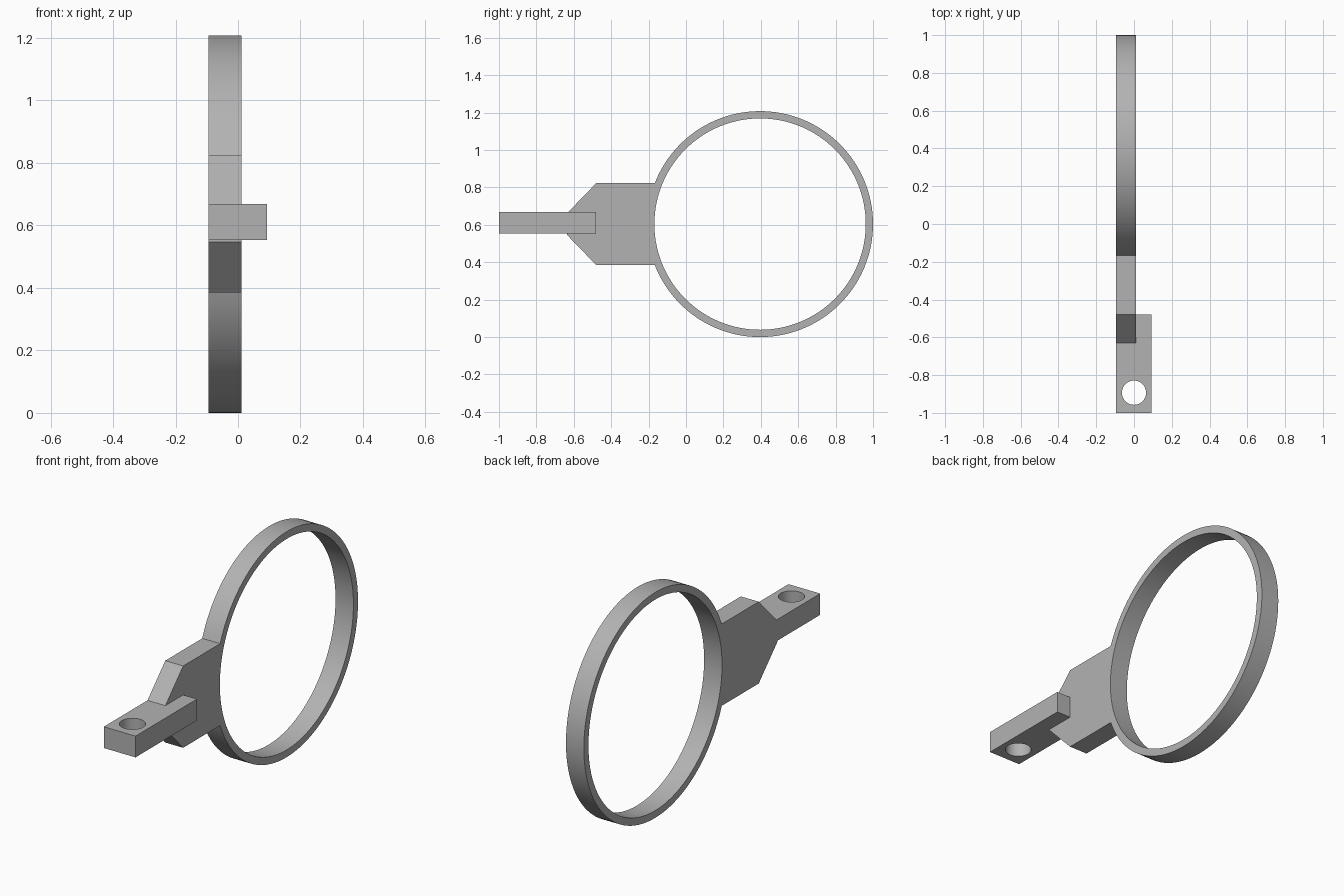
import bpy, bmesh
from math import asin, cos, sin, pi, radians
from mathutils import Matrix

cube = bpy.data.objects.get("Cube")
if cube:
    bpy.data.objects.remove(cube, do_unlink=True)

grey = bpy.data.materials.new("plain_grey")
grey.use_nodes = True
colour = (0.45, 0.45, 0.45, 1)
grey.diffuse_color = colour
grey.node_tree.nodes["Principled BSDF"].inputs["Base Color"].default_value = colour


def arc(cx, cy, r, start, end, steps):
    """Points along an arc, both ends included."""
    angles = [start + (end - start) * i / steps for i in range(steps + 1)]
    return [(cx + r * cos(a), cy + r * sin(a)) for a in angles]


def extruded(name, outlines, depth, matrix):
    """Fill closed outlines (inner ones become holes) and give them thickness."""
    curve = bpy.data.curves.new(name, "CURVE")
    curve.dimensions = "2D"
    curve.fill_mode = "BOTH"
    curve.extrude = depth / 2
    for points in outlines:
        spline = curve.splines.new("POLY")
        spline.points.add(len(points) - 1)
        for p, (x, y) in zip(spline.points, points):
            p.co = (x, y, 0, 1)
        spline.use_cyclic_u = True
    temp = bpy.data.objects.new(name + "_outline", curve)
    bpy.context.collection.objects.link(temp)
    bpy.context.view_layer.update()
    mesh = bpy.data.meshes.new_from_object(temp.evaluated_get(bpy.context.evaluated_depsgraph_get()))
    bpy.data.objects.remove(temp, do_unlink=True)

    bm = bmesh.new()
    bm.from_mesh(mesh)
    bmesh.ops.remove_doubles(bm, verts=bm.verts, dist=0.0001)
    bmesh.ops.transform(bm, matrix=matrix, verts=bm.verts)
    bmesh.ops.recalc_face_normals(bm, faces=bm.faces)
    bm.to_mesh(mesh)
    bm.free()
    mesh.name = name
    mesh.materials.clear()
    mesh.materials.append(grey)
    obj = bpy.data.objects.new(name, mesh)
    bpy.context.collection.objects.link(obj)
    bpy.ops.object.select_all(action="DESELECT")
    obj.select_set(True)
    bpy.context.view_layer.objects.active = obj
    bpy.ops.object.shade_smooth_by_angle(angle=radians(30))
    return obj


# Ring and tapered plate in one outline, lying in the YZ plane
ring_y, ring_z, outer, inner = 0.396, 0.604, 0.604, 0.565
half_plate, half_arm = 0.219, 0.057
side_on = Matrix(((0, 0, 1, -0.042), (1, 0, 0, 0), (0, 1, 0, 0), (0, 0, 0, 1)))
join = pi - asin(half_plate / outer)
rim = arc(ring_y, ring_z, outer, -join, join, 112)
plate = [(-0.48, half_plate), (-0.637, half_arm), (-0.637, -half_arm), (-0.48, -half_plate)]
opening = arc(ring_y, ring_z, inner, 0, 2 * pi, 128)[:-1]
extruded("ring_with_plate", [rim + [(y, ring_z + z) for y, z in plate], opening], 0.106, side_on)

# Mounting arm with a vertical bolt hole
arm = [(-0.095, -1), (0.093, -1), (0.093, -0.48), (-0.095, -0.48)]
bolt_hole = arc(0, -0.893, 0.064, 0, 2 * pi, 48)[:-1]
extruded("mounting_arm", [arm, bolt_hole], 2 * half_arm, Matrix.Translation((0, 0, 0.611)))
